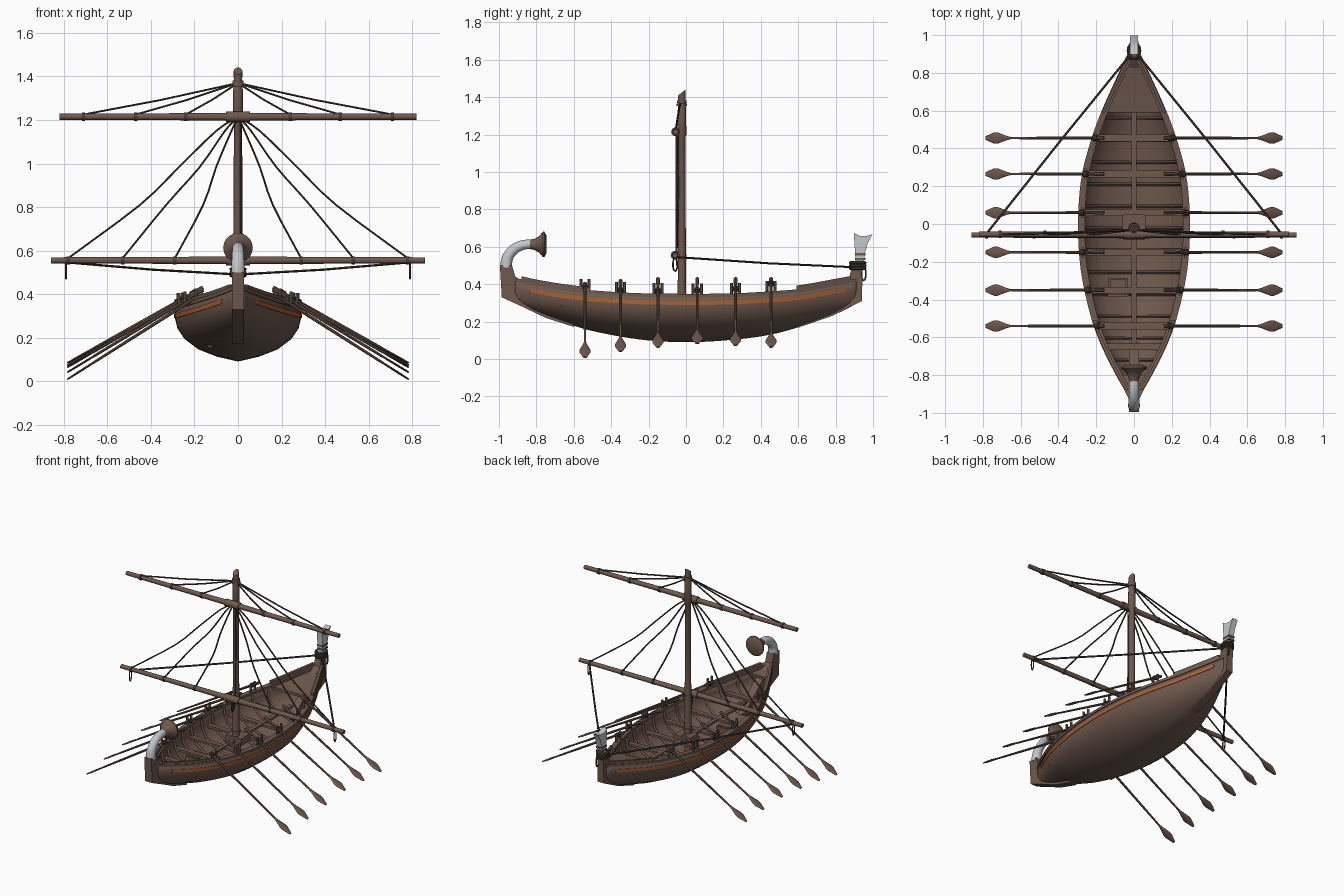
import bpy, bmesh, math
from mathutils import Vector

if "Cube" in bpy.data.objects:
    bpy.data.objects.remove(bpy.data.objects["Cube"])


def material(name, rgb):
    m = bpy.data.materials.new(name)
    m.diffuse_color = (*rgb, 1)
    m.use_nodes = True
    m.node_tree.nodes["Principled BSDF"].inputs["Base Color"].default_value = m.diffuse_color
    return m


WOOD = material("brown wood", (0.16, 0.10, 0.075))
ROPE = material("dark rope", (0.065, 0.047, 0.04))
ORANGE = material("orange paint", (0.40, 0.12, 0.035))
PALE = material("pale grey", (0.55, 0.57, 0.59))


def make(name, verts, faces, mat, fix=True, angle=40):
    bm = bmesh.new()
    vs = [bm.verts.new(v) for v in verts]
    for f in faces:
        bm.faces.new([vs[i] for i in f])
    if fix:
        bmesh.ops.recalc_face_normals(bm, faces=bm.faces)
    me = bpy.data.meshes.new(name)
    bm.to_mesh(me)
    bm.free()
    me.materials.append(mat)
    for p in me.polygons:
        p.use_smooth = True
    me.set_sharp_from_angle(angle=math.radians(angle))
    ob = bpy.data.objects.new(name, me)
    bpy.context.collection.objects.link(ob)
    return ob


def loft(name, rings, mat, closed=False):
    """Skin a list of equal rings; cap the ends unless closed."""
    n, m = len(rings[0]), len(rings)
    verts = [p for r in rings for p in r]
    faces = [(i * n + j, i * n + (j + 1) % n, (i + 1) % m * n + (j + 1) % n, (i + 1) % m * n + j)
             for i in range(m if closed else m - 1) for j in range(n)]
    if not closed:
        faces += [tuple(range(n)), tuple(range((m - 1) * n, m * n))]
    return make(name, verts, faces, mat)


def tube(name, pts, radii, mat, n=8, ref=None, closed=False):
    pts = [Vector(p) for p in pts]
    if not isinstance(radii, list):
        radii = [radii] * len(pts)
    d = (pts[-1] - pts[0]).normalized()
    ref = Vector(ref) if ref else Vector((0, 1, 0) if abs(d.y) < 0.8 else (1, 0, 0))
    rings, m = [], len(pts)
    for i, p in enumerate(pts):
        t = (pts[(i + 1) % m] - pts[i - 1]) if closed else pts[min(i + 1, m - 1)] - pts[max(i - 1, 0)]
        t.normalize()
        a = (ref - t * ref.dot(t)).normalized()
        b = t.cross(a)
        ra, rb = radii[i] if isinstance(radii[i], tuple) else (radii[i], radii[i])
        rings.append([p + a * ra * math.cos(k * math.tau / n) + b * rb * math.sin(k * math.tau / n)
                      for k in range(n)])
    return loft(name, rings, mat, closed)


def loop(name, c, rx, ry, rz, r, mat):
    """Rope ring; one of the three radii is zero."""
    pts = []
    for k in range(16):
        u, v = math.cos(k * math.tau / 16), math.sin(k * math.tau / 16)
        pts.append((c[0] + rx * u, c[1] + ry * (v if rx else u), c[2] + rz * v))
    ref = (0, 0, 1) if rz == 0 else (0, 1, 0) if ry == 0 else (1, 0, 0)
    return tube(name, pts, r, mat, 6, ref, True)


def box(name, c, s, mat):
    rings = [[(c[0] + sx * s[0] / 2, c[1] + sy * s[1] / 2, c[2] + sz * s[2] / 2)
              for sx, sy in ((-1, -1), (1, -1), (1, 1), (-1, 1))] for sz in (-1, 1)]
    return loft(name, rings, mat)


def plate(name, yz, h, mat):
    return loft(name, [[(x, y, z) for y, z in yz] for x in (-h, h)], mat)


def interp(rows, t):
    """Smooth interpolation of a table keyed by its first column."""
    i = max(k for k in range(len(rows) - 1) if k == 0 or rows[k][0] <= t)
    a, b = rows[i], rows[i + 1]
    p, q = rows[max(i - 1, 0)], rows[min(i + 2, len(rows) - 1)]
    h = b[0] - a[0]
    u = (t - a[0]) / h
    out = []
    for c in range(1, len(a)):
        m0, m1 = (b[c] - p[c]) / (b[0] - p[0]) * h, (q[c] - a[c]) / (q[0] - a[0]) * h
        out.append((2*u**3 - 3*u*u + 1) * a[c] + (u**3 - 2*u*u + u) * m0
                   + (3*u*u - 2*u**3) * b[c] + (u**3 - u*u) * m1)
    return out


def span(a, b, n):
    return [a + (b - a) * i / n for i in range(n + 1)]


# Hull lines: y, half width, sheer height, keel height
LINES = [(-.94, .015, .435, .315), (-.87, .05, .42, .28), (-.8, .09, .405, .248), (-.65, .165, .38, .195),
         (-.5, .22, .363, .15), (-.25, .275, .348, .105), (0, .29, .345, .09), (.25, .272, .347, .103),
         (.45, .22, .358, .13), (.6, .165, .37, .17), (.8, .075, .405, .24), (.93, .015, .43, .305)]
SHAPE = [(0, 0), (.33, .11), (.63, .28), (.85, .52), (.96, .76), (1, 1)]


def section(y):
    w, s, k = interp(LINES, y)
    return [(w * a, k + (s - .055 - k) * b) for a, b in SHAPE] + [(w, s)]


# Hull shell
rows = []
for y in span(-.94, .93, 44):
    half = section(y)
    rows.append([(-x, y, z) for x, z in reversed(half[1:])] + [(x, y, z) for x, z in half])
n = len(rows[0])
hull = make("hull", [p for r in rows for p in r],
            [(i * n + j, (i + 1) * n + j, (i + 1) * n + j + 1, i * n + j + 1)
             for i in range(len(rows) - 1) for j in range(n - 1)], WOOD, False, 60)
sol = hull.modifiers.new("thickness", "SOLIDIFY")
sol.thickness, sol.offset = .015, -1


def side_strip(name, y0, y1, sgn, inner, outer, low, high, mat, steps=32):
    """Strip following the sheer line of one side."""
    rings = []
    for y in span(y0, y1, steps):
        w, s, k = interp(LINES, y)
        a, b = max(w - inner, .002), w + outer
        rings.append([(sgn * x, y, s + z) for x, z in ((a, low), (b, low), (b, high), (a, high))])
    loft(name, rings, mat)


for sgn, side in ((-1, "left"), (1, "right")):
    side_strip("gunwale_" + side, -.93, .92, sgn, .03, .006, -.014, .004, WOOD)
    side_strip("painted_stripe_" + side, -.83, .85, sgn, .003, .004, -.055, -.034, ORANGE)
    side_strip("bow_bulwark_" + side, -.88, -.51, sgn, .016, .002, 0, .02, WOOD, 12)
    side_strip("stern_bulwark_" + side, .59, .88, sgn, .016, .002, 0, .024, WOOD, 12)

# Ribs, thwarts, decks and interior fittings
OARS = [(-.54, .405, .008), (-.35, .42, .04), (-.15, .43, .063), (.06, .43, .083), (.265, .43, .073),
        (.455, .43, .063)]
for y in span(-.72, .56, 11):
    w, s, k = interp(LINES, y)
    half = [(x * (1 - .02 / w), z + .02) for x, z in section(y)[:-1]]
    half[-1] = (half[-1][0], s - .015)
    tube("rib", [(-x, y, z) for x, z in reversed(half[1:])] + [(x, y, z) for x, z in half], .009, WOOD, 4)
for y in [o[0] for o in OARS] + [-.65]:
    w, s, k = interp(LINES, y)
    box("thwart", (0, y, s - .09), (2 * w - .04, .035, .016), WOOD)
box("centre_plank", (0, -.03, .262), (.028, 1.24, .014), WOOD)
for name, y0, y1 in (("stern_deck", .59, .91), ("bow_deck", -.92, -.8)):
    rings = []
    for y in span(y0, y1, 8):
        w, s, k = interp(LINES, y)
        w = max(w - .01, .004)
        rings.append([(-w, y, s - .03), (w, y, s - .03), (w, y, s - .012), (-w, y, s - .012)])
    loft(name, rings, WOOD)
box("mast_step", (0, 0, .265), (.12, .10, .05), WOOD)
box("hatch_box", (-.085, -.335, .20), (.105, .10, .09), WOOD)
box("hatch_lid", (-.085, -.335, .248), (.085, .08, .012), WOOD)

# Bow post with curved neck and flower
plate("bow_post", [(-.995, .50), (-.93, .50), (-.912, .44), (-.85, .40), (-.75, .32), (-.6, .20), (-.6, .172),
                   (-.75, .22), (-.88, .282), (-.985, .33)], .027, WOOD)
NECK = [(0, -.962, .49), (1, -.955, .54), (2, -.922, .585), (3, -.87, .61), (4, -.80, .615)]
tube("bow_neck", [(0, *interp(NECK, t)) for t in span(0, 4, 16)],
     [.032 - .008 * i / 16 for i in range(17)], PALE, 16, (1, 0, 0))
tube("bow_flower", [(0, y, .613) for y in (-.835, -.81, -.785, -.765, -.757, -.745)],
     [.025, .03, .044, .068, .068, .045], WOOD, 20)

# Stern post with pale fan and lashings
plate("stern_post", [(.945, .485), (.885, .485), (.872, .43), (.8, .38), (.6, .20), (.6, .168), (.78, .23),
                     (.94, .31)], .024, WOOD)
plate("stern_fan", [(.91, .48), (.948, .48), (.955, .56), (.972, .62), (.997, .668), (.965, .658), (.93, .658),
                    (.897, .675), (.902, .60)], .02, PALE)
for z in (.535, .56):
    box("fan_band", (0, .932, z), (.046, .058, .012), WOOD)
for z in (.485, .50, .515):
    loop("stern_coil", (0, .918, z), .032, .04, 0, .008, ROPE)
loop("stern_rope_loop", (.02, .95, .455), 0, .012, .035, .005, ROPE)

# Mast with slanted head
mast = tube("mast", [(0, -.022, z) for z in (.12, .6, 1.19, 1.2, 1.34, 1.36, 1.425)],
            [.024, .021, .019, .024, .022, .019, .02], WOOD, 16)
for v in mast.data.vertices:
    if v.co.z > 1.41:
        v.co.z += (v.co.y + .022) * .8
for z, r in ((1.36, .028), (1.375, .026), (.55, .026), (.32, .03)):
    tube("mast_collar", [(0, -.022, z - .007), (0, -.022, z + .007)], r, WOOD, 16)
tube("halyard", [(.012, -.045, 1.2), (.012, -.042, .9), (.012, -.05, .5)], .004, ROPE, 6)
loop("halyard_loop", (0, -.058, .505), 0, .012, .035, .005, ROPE)

# Yards with sleeves
for name, z, half, y in (("upper_yard", 1.215, .82, -.055), ("lower_yard", .555, .86, -.058)):
    tube(name, [(x, y, z) for x in (-half, -.3, 0, .3, half)], [.014, .016, .018, .016, .014], WOOD, 12)
    tube(name + "_sleeve", [(-.055, y, z), (.055, y, z)], .024, WOOD, 12)

# Rigging, mirrored
for s in (-1, 1):
    for x in (.24, .47, .71):
        tube("lift_rope", [(0, -.03, 1.37), (s * x * .5, -.045, 1.292), (s * x, -.055, 1.225)], .005, ROPE, 6)
        tube("yard_band", [(s * x - .008, -.055, 1.215), (s * x + .008, -.055, 1.215)], .020, ROPE, 10)
    for x, a, b, c in ((.78, .45, .27, .10), (.53, .33, .175, .06), (.29, .16, .10, .03)):
        path = [(0, 0, 1.215), (1, c, 1.15), (2, b, .985), (3, a, .81), (4, x, .565)]
        pts = [interp(path, t) for t in span(0, 4, 12)]
        tube("sheet_rope", [(s * p, -.05, z) for p, z in pts], .005, ROPE, 6, (0, 1, 0))
        tube("yard_band", [(s * x - .008, -.058, .555), (s * x + .008, -.058, .555)], .019, ROPE, 10)
    tube("brace_rope", [(s * .78, -.05, .545), (s * .39, .44, .512), (0, .92, .49)], .006, ROPE, 6)
    loop("yard_rope_loop", (s * .79, -.058, .51), 0, .011, .04, .004, ROPE)

# Oars with tholes, mirrored
PROFILE = [(0, .010, .010), (.08, .010, .010), (.09, .008, .008), (.55, .007, .007), (.79, .006, .006),
           (.82, .011, .005), (.90, .030, .005), (.93, .030, .005), (1, .010, .004)]
for s in (-1, 1):
    for y, z0, z1 in OARS:
        a, b = Vector((s * .16, y, z0)), Vector((s * .785, y, z1))
        tube("oar", [a.lerp(b, t) for t, p, q in PROFILE], [(p, q) for t, p, q in PROFILE], WOOD, 8, (0, 1, 0))
        w, sh, k = interp(LINES, y)
        for dy in (-.022, .022):
            tube("thole_pin", [(s * (w - .014), y + dy, sh - .01), (s * (w - .014), y + dy, sh + .06)],
                 .008, WOOD, 6)
        c = a.lerp(b, max(w - .174, .02) / .625)
        d = (b - a).normalized() * .014
        tube("oar_lashing", [c - d, c + d], .015, ROPE, 8)
